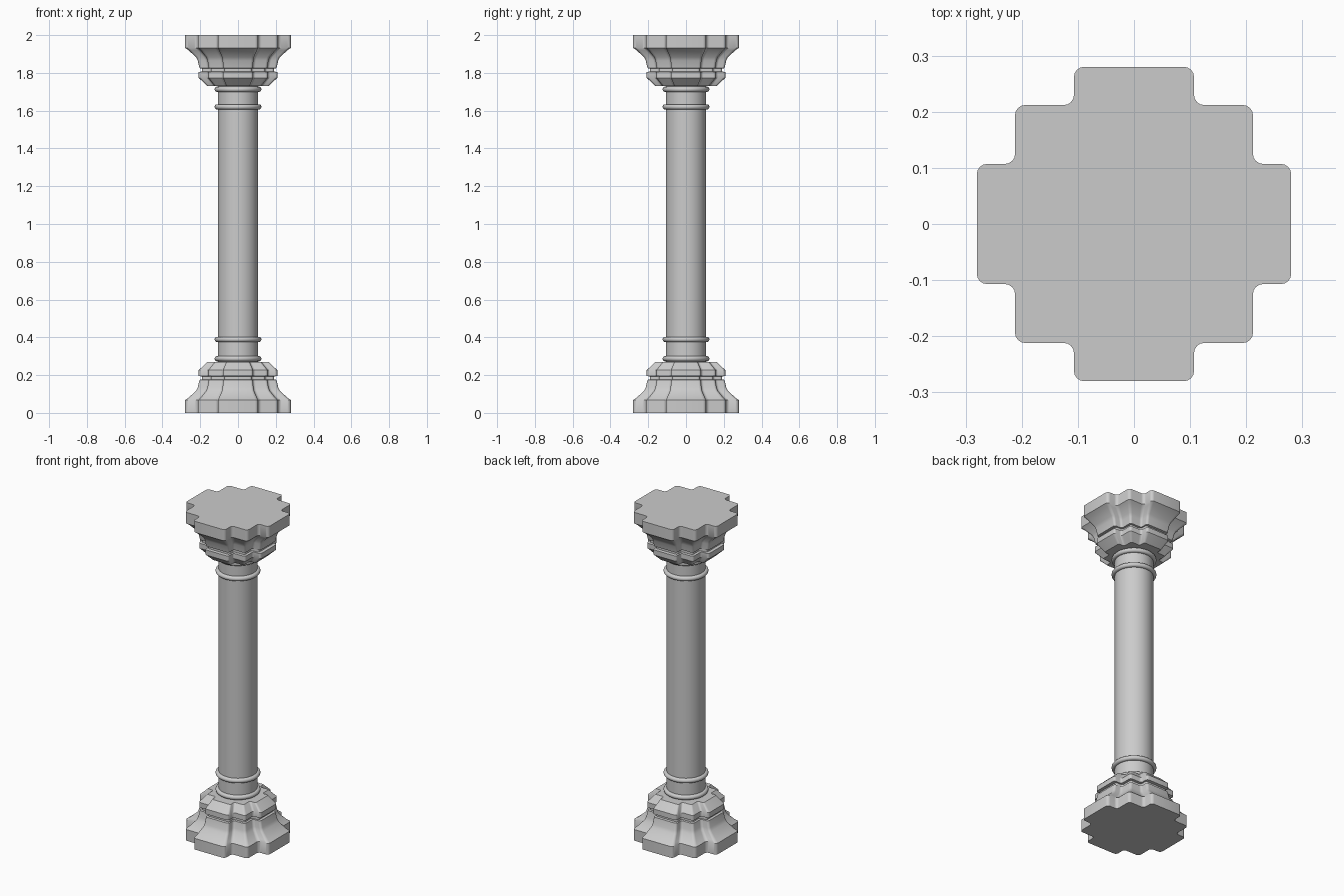
import bpy, bmesh
from math import pi, radians, cos, sin
from mathutils import Vector, Matrix

if "Cube" in bpy.data.objects:
    bpy.data.objects.remove(bpy.data.objects["Cube"])

# Stepped cross plan, one quadrant turned four times, half width 0.28
QUADRANT = [(.28, .107), (.212, .107), (.212, .212), (.107, .212), (.107, .28)]
# Block profile: (half width, height)
BLOCK = [(.28, 0), (.28, .068), (.262, .08), (.222, .117), (.213, .135), (.204, .175),
         (.19, .177), (.19, .193), (.208, .195), (.208, .226), (.162, .27)]


def rounded_plan(radius=.018, steps=4):
    corners = [Matrix.Rotation(k * pi / 2, 2) @ Vector(p) for k in range(4) for p in QUADRANT]
    out = []
    for i, c in enumerate(corners):
        a = c + (corners[i - 1] - c).normalized() * radius
        b = c + (corners[(i + 1) % len(corners)] - c).normalized() * radius
        # quarter circle between the two tangent points
        centre = a + b - c
        for s in range(steps + 1):
            t = s / steps * pi / 2
            out.append(centre + (a - centre) * cos(t) + (b - centre) * sin(t))
    return out


def finish(name, bm, angle=30):
    bmesh.ops.recalc_face_normals(bm, faces=bm.faces)
    mesh = bpy.data.meshes.new(name)
    bm.to_mesh(mesh)
    bm.free()
    ob = bpy.data.objects.new(name, mesh)
    bpy.context.collection.objects.link(ob)
    bpy.ops.object.select_all(action='DESELECT')
    ob.select_set(True)
    bpy.context.view_layer.objects.active = ob
    bpy.ops.object.shade_smooth_by_angle(angle=radians(angle))
    return ob


def skin(bm, loops):
    rows = [[bm.verts.new(p) for p in loop] for loop in loops]
    n = len(rows[0])
    for lo, hi in zip(rows, rows[1:]):
        for i in range(n):
            j = (i + 1) % n
            bm.faces.new((lo[i], lo[j], hi[j], hi[i]))
    return rows


def stepped_block(name, flip):
    bm = bmesh.new()
    plan = rounded_plan()
    loops = [[(p.x * w / .28, p.y * w / .28, 2 - z if flip else z) for p in plan] for w, z in BLOCK]
    rows = skin(bm, loops)
    bm.faces.new(rows[0])
    bm.faces.new(rows[-1])
    finish(name, bm)


def circle(r, z, n=48):
    return [(r * cos(2 * pi * i / n), r * sin(2 * pi * i / n), z) for i in range(n)]


# Base and mirrored capital
stepped_block("base", False)
stepped_block("capital", True)

# Round shaft
bm = bmesh.new()
skin(bm, [circle(.107, .27), circle(.107, 1.73)])
finish("shaft", bm)

# Two moulding rings near each end
for name, z in (("lower_ring", .287), ("lower_collar", .389),
                ("upper_collar", 1.62), ("upper_ring", 1.713)):
    bm = bmesh.new()
    angles = [-pi * .6 + 1.2 * pi * k / 8 for k in range(9)]
    skin(bm, [circle(.11 + .014 * cos(a), z + .014 * sin(a)) for a in angles])
    finish(name, bm, 50)
